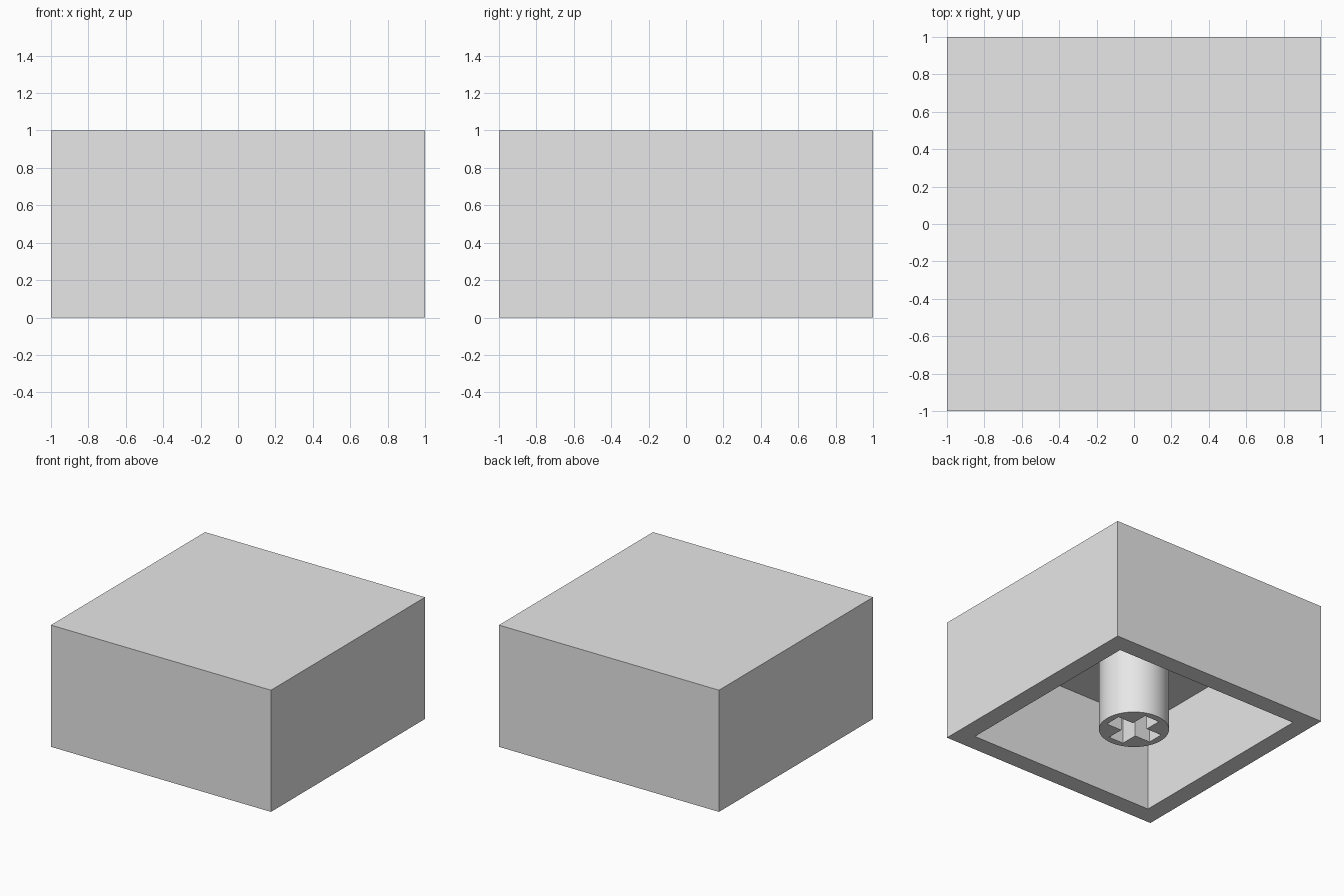
import bpy, bmesh, math

WALL, CEILING = 0.15, 0.75
STEM_RADIUS, ARM, SLOT = 0.264, 0.21, 0.068

if "Cube" in bpy.data.objects:
    bpy.data.objects.remove(bpy.data.objects["Cube"], do_unlink=True)

grey = bpy.data.materials.new("light_grey")
grey.use_nodes = True
colour = (0.8, 0.8, 0.8, 1)
grey.diffuse_color = colour
for node in grey.node_tree.nodes:
    if node.type == 'BSDF_PRINCIPLED':
        node.inputs["Base Color"].default_value = colour


def add(name, data):
    obj = bpy.data.objects.new(name, data)
    bpy.context.collection.objects.link(obj)
    data.materials.append(grey)
    return obj


# Square cap: a block hollowed out from its underside
bm = bmesh.new()
bmesh.ops.create_cube(bm, size=2)
for v in bm.verts:
    v.co.z = (v.co.z + 1) / 2
bm.normal_update()
underside = min(bm.faces, key=lambda f: f.calc_center_median().z)
bmesh.ops.inset_region(bm, faces=[underside], thickness=WALL, use_even_offset=True)
pocket = bmesh.ops.extrude_face_region(bm, geom=[underside])
if underside.is_valid:
    bmesh.ops.delete(bm, geom=[underside], context='FACES_ONLY')
for v in pocket["geom"]:
    if isinstance(v, bmesh.types.BMVert):
        v.co.z = CEILING
bmesh.ops.recalc_face_normals(bm, faces=bm.faces)
mesh = bpy.data.meshes.new("cap_shell")
bm.to_mesh(mesh)
bm.free()
add("cap_shell", mesh)

# Round stem with a cross-shaped socket, extruded from its outline
height = CEILING + 0.01
profile = bpy.data.curves.new("stem", 'CURVE')
profile.dimensions = '2D'
profile.fill_mode = 'BOTH'
profile.extrude = height / 2


def outline(points):
    spline = profile.splines.new('POLY')
    spline.points.add(len(points) - 1)
    for p, (x, y) in zip(spline.points, points):
        p.co = (x, y, 0, 1)
    spline.use_cyclic_u = True


sides = 64
outline([(STEM_RADIUS * math.cos(math.tau * i / sides),
          STEM_RADIUS * math.sin(math.tau * i / sides)) for i in range(sides)])
cross = []
x_dir, y_dir = 1, 0
for quarter in range(4):
    for a, b in ((ARM, -SLOT), (ARM, SLOT), (SLOT, SLOT)):
        cross.append((a * x_dir - b * y_dir, a * y_dir + b * x_dir))
    x_dir, y_dir = -y_dir, x_dir
outline(cross)

stem = add("stem", profile)
stem.location.z = height / 2
for obj in bpy.context.selected_objects:
    obj.select_set(False)
stem.select_set(True)
bpy.context.view_layer.objects.active = stem
bpy.ops.object.convert(target='MESH')
stem = bpy.context.object

# Weld the extruded outline and smooth the round wall
bm = bmesh.new()
bm.from_mesh(stem.data)
bmesh.ops.remove_doubles(bm, verts=bm.verts, dist=0.0001)
bmesh.ops.recalc_face_normals(bm, faces=bm.faces)
bm.to_mesh(stem.data)
bm.free()
bpy.ops.object.shade_smooth_by_angle(angle=math.radians(30))
